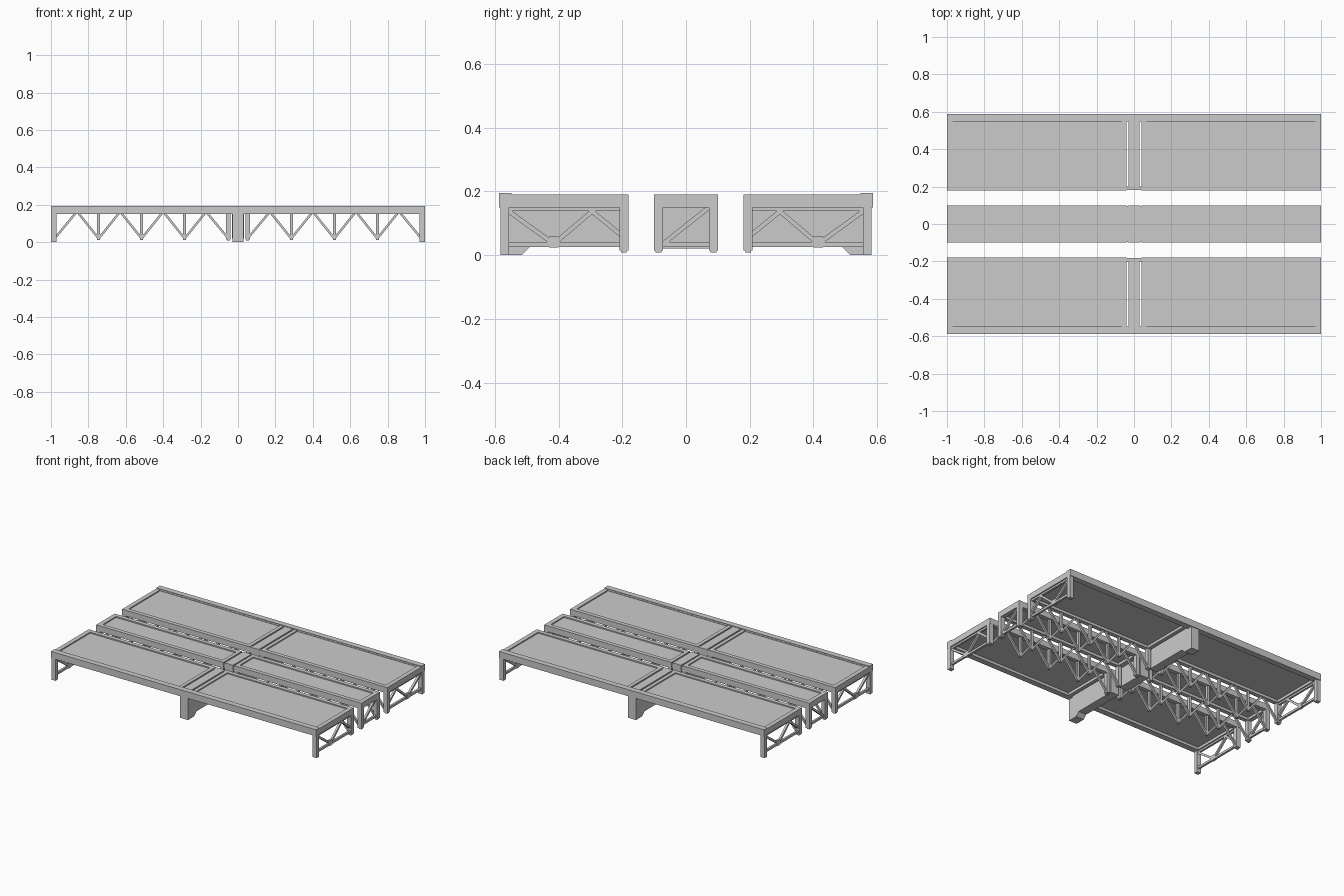
import bpy
import bmesh
from mathutils import Vector

if "Cube" in bpy.data.objects:
    bpy.data.objects.remove(bpy.data.objects["Cube"])

grey = bpy.data.materials.new("light grey metal")
grey.diffuse_color = (0.6, 0.6, 0.6, 1)
grey.use_nodes = True
grey.node_tree.nodes["Principled BSDF"].inputs["Base Color"].default_value = grey.diffuse_color


def make_object(name, bm):
    bmesh.ops.recalc_face_normals(bm, faces=bm.faces)
    mesh = bpy.data.meshes.new(name)
    bm.to_mesh(mesh)
    bm.free()
    mesh.materials.append(grey)
    obj = bpy.data.objects.new(name, mesh)
    bpy.context.collection.objects.link(obj)
    return obj


def add_box(bm, x, y, z):
    """Box from (low, high) pairs, in any order."""
    x, y, z = sorted(x), sorted(y), sorted(z)
    made = bmesh.ops.create_cube(bm, size=1)["verts"]
    for v in made:
        v.co = Vector([(lo + hi) / 2 + c * (hi - lo)
                       for c, (lo, hi) in zip(v.co, (x, y, z))])


def add_bar(bm, a, b, width, depth, normal):
    """Flat bar from a to b lying in the plane with the given normal."""
    a, b, n = Vector(a), Vector(b), Vector(normal)
    side = (b - a).normalized().cross(n) * width / 2
    n = n * depth / 2
    rings = [[bm.verts.new(p + side * s + n * t)
              for s, t in ((-1, -1), (1, -1), (1, 1), (-1, 1))] for p in (a, b)]
    for i in range(4):
        j = (i + 1) % 4
        bm.faces.new((rings[0][i], rings[0][j], rings[1][j], rings[1][i]))
    bm.faces.new(rings[0][::-1])
    bm.faces.new(rings[1])


BEAM_LOW, BEAM_TOP = 0.15, 0.19
IN_X, END_X = 0.04, 1.0


def deck(name, sx, y0, y1):
    """Recessed deck panel and the rim beams on its inner, outer and end sides."""
    bm = bmesh.new()
    add_box(bm, (sx * 0.05, sx * 0.985), (y0 + 0.01, y1 - 0.01), (0.168, 0.182))
    make_object(name + "_panel", bm)
    bm = bmesh.new()
    z = (BEAM_LOW, BEAM_TOP)
    add_box(bm, (sx * 0.97, sx * END_X), (y0, y1), z)
    add_box(bm, (sx * IN_X, sx * 0.065), (y0, y1), z)
    for y in ((y0, y0 + 0.028), (y1 - 0.028, y1)):
        add_box(bm, (sx * 0.065, sx * 0.97), y, z)
    make_object(name + "_rim", bm)


def long_truss(name, sx, y):
    """Lattice below a long inner beam, with a post at each end."""
    bm = bmesh.new()
    n = (0, 1, 0)
    add_box(bm, (sx * 0.97, sx * END_X), (y - 0.014, y + 0.014), (0.015, BEAM_LOW))
    add_box(bm, (sx * IN_X, sx * 0.065), (y - 0.014, y + 0.014), (0.015, BEAM_LOW))
    # small feet under the posts
    for x in ((0.978, 0.996), (0.043, 0.06)):
        add_box(bm, (sx * x[0], sx * x[1]), (y - 0.009, y + 0.009), (0.008, 0.018))
    for k in range(3):
        x = 0.285 + 0.23 * k
        add_box(bm, (sx * (x - 0.008), sx * (x + 0.008)), (y - 0.008, y + 0.008),
                (0.012, BEAM_LOW + 0.01))
        for d in (-1, 1):
            add_bar(bm, (sx * x, y, 0.02), (sx * (x + d * 0.109), y, 0.156),
                    0.012, 0.014, n)
    add_bar(bm, (sx * 0.06, y, 0.03), (sx * 0.165, y, 0.156), 0.012, 0.014, n)
    add_bar(bm, (sx * 0.972, y, 0.03), (sx * 0.868, y, 0.156), 0.012, 0.014, n)
    make_object(name, bm)


def end_truss(name, sx, y0, y1, points):
    """Bottom chord and zigzag of diagonals across one end."""
    bm = bmesh.new()
    x = sx * 0.985
    add_box(bm, (x - 0.007, x + 0.007), (y0, y1), (0.026, 0.041))
    for (ya, za), (yb, zb) in zip(points, points[1:]):
        add_bar(bm, (x, ya, za), (x, yb, zb), 0.014, 0.014, (1, 0, 0))
    make_object(name, bm)


for sx, side in ((-1, "left"), (1, "right")):
    # outer platforms, front and back
    for sy, place in ((-1, "front"), (1, "back")):
        tag = f"{place}_{side}"
        deck(tag + "_deck", sx, *sorted((sy * 0.18, sy * 0.575)))
        long_truss(tag + "_truss", sx, sy * 0.195)
        end_truss(tag + "_end_truss", sx, sy * 0.2, sy * 0.565,
                  [(sy * y, z) for y, z in
                   ((0.2, 0.06), (0.295, 0.137), (0.415, 0.035), (0.56, 0.14))])
        # upper chord and node plate of the end truss
        bm = bmesh.new()
        add_box(bm, (sx * 0.978, sx * 0.992), (sy * 0.2, sy * 0.565), (0.138, 0.152))
        add_box(bm, (sx * 0.977, sx * 0.993), (sy * 0.4, sy * 0.43), (0.023, 0.058))
        make_object(tag + "_end_chord", bm)
        # tall corner leg
        bm = bmesh.new()
        add_box(bm, (sx * 0.97, sx * END_X), (sy * 0.555, sy * 0.582), (0, BEAM_LOW))
        make_object(tag + "_corner_leg", bm)
    # middle platform
    deck(f"middle_{side}_deck", sx, -0.1, 0.1)
    for sy, place in ((-1, "front"), (1, "back")):
        long_truss(f"middle_{place}_{side}_truss", sx, sy * 0.086)
    end_truss(f"middle_{side}_end_truss", sx, -0.08, 0.08,
              [(-0.072, 0.035), (0.072, 0.15)])

for sy, place in ((-1, "front"), (1, "back")):
    # continuous outer beam, a little taller than the rims
    bm = bmesh.new()
    add_box(bm, (-1, 1), (sy * 0.548, sy * 0.587), (BEAM_LOW, 0.195))
    make_object(place + "_outer_beam", bm)

    # central pier wall with a chamfered foot at the outer end
    bm = bmesh.new()
    profile = ((0.582, 0), (0.515, 0), (0.49, 0.025), (0.182, 0.025),
               (0.182, 0.19), (0.582, 0.19))
    face = bm.faces.new([bm.verts.new((-0.03, sy * y, z)) for y, z in profile])
    out = bmesh.ops.extrude_face_region(bm, geom=[face])["geom"]
    bmesh.ops.translate(bm, vec=(0.06, 0, 0),
                        verts=[v for v in out if isinstance(v, bmesh.types.BMVert)])
    make_object(place + "_pier_wall", bm)

    # bridge joining both halves at the inner edge
    bm = bmesh.new()
    add_box(bm, (-0.045, 0.045), (sy * 0.181, sy * 0.2), (BEAM_LOW, 0.188))
    make_object(place + "_inner_bridge", bm)

# wall between the middle halves
bm = bmesh.new()
add_box(bm, (-0.032, 0.032), (-0.1, 0.1), (0.02, 0.19))
add_box(bm, (-0.045, 0.045), (-0.095, 0.095), (BEAM_LOW, 0.182))
make_object("middle_pier_wall", bm)
